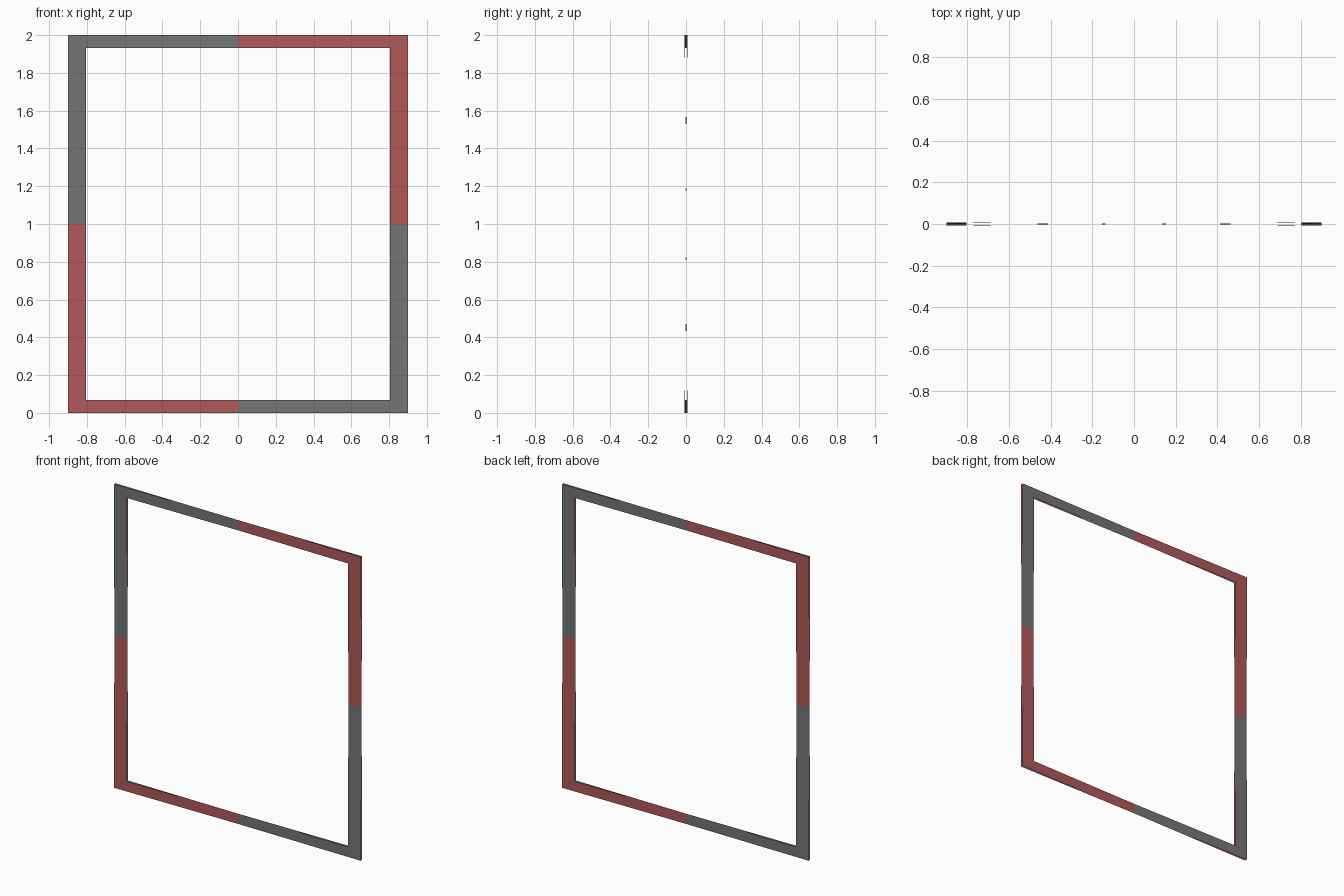
import bpy

if "Cube" in bpy.data.objects:
    bpy.data.objects.remove(bpy.data.objects["Cube"])

OUT_X, IN_X = 0.9, 0.805      # half widths of the frame
OUT_Z, IN_Z = 1.0, 0.933      # half heights of the frame
TWIST = 0.007                 # how far the corners lean out of plane


def ring(hx, hz, twist):
    """Corners and side midpoints of a rectangle, corners bent alternately."""
    signs = [(1, 1), (0, 1), (-1, 1), (-1, 0), (-1, -1), (0, -1), (1, -1), (1, 0)]
    return [(sx * hx, twist * sx * sz, 1 + sz * hz) for sx, sz in signs]


def twisted_frame(name, twist, flip=False):
    verts = ring(OUT_X, OUT_Z, twist) + ring(IN_X, IN_Z, twist)
    faces = []
    for i in range(8):
        j = (i + 1) % 8
        f = (i, j, j + 8, i + 8)
        faces.append(f[::-1] if flip else f)
    mesh = bpy.data.meshes.new(name)
    mesh.from_pydata(verts, [], faces)
    obj = bpy.data.objects.new(name, mesh)
    bpy.context.collection.objects.link(obj)
    return obj


# Two thin frame sheets that cross at the middle of every side
red_sheet = twisted_frame("red_frame_sheet", -TWIST)
grey_sheet = twisted_frame("grey_frame_sheet", TWIST, True)

red = bpy.data.materials.new("red")
red.diffuse_color = (0.45, 0.1, 0.1, 1)
red.use_nodes = True
red.node_tree.nodes["Principled BSDF"].inputs["Base Color"].default_value = red.diffuse_color
red_sheet.data.materials.append(red)
grey = bpy.data.materials.new("dark_grey")
grey.diffuse_color = (0.18, 0.18, 0.18, 1)
grey.use_nodes = True
grey.node_tree.nodes["Principled BSDF"].inputs["Base Color"].default_value = grey.diffuse_color
grey_sheet.data.materials.append(grey)
